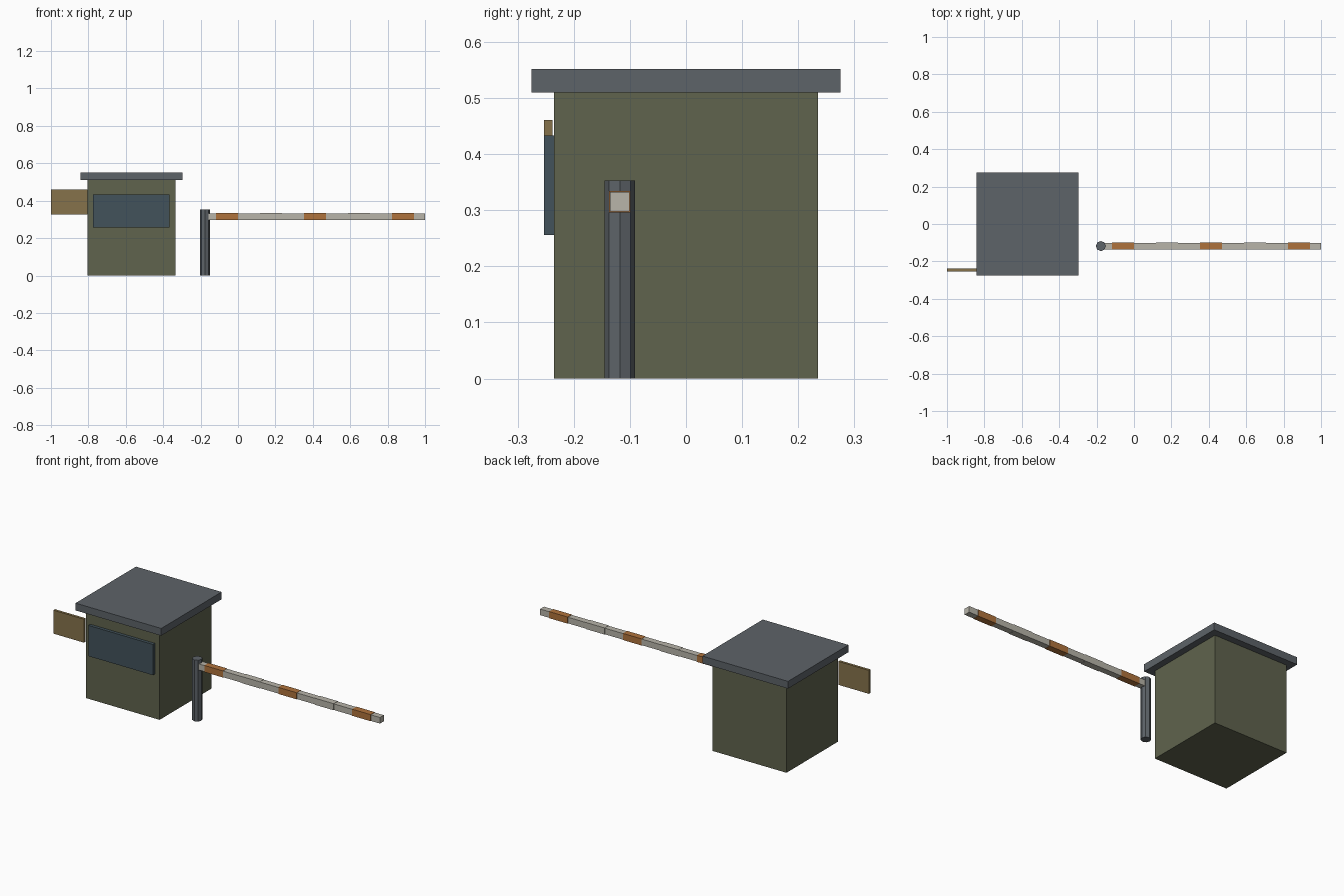
import bpy
import math

if "Cube" in bpy.data.objects:
    bpy.data.objects.remove(bpy.data.objects["Cube"])


def material(name, rgb):
    m = bpy.data.materials.new(name)
    m.diffuse_color = (*rgb, 1)
    m.use_nodes = True
    m.node_tree.nodes["Principled BSDF"].inputs["Base Color"].default_value = m.diffuse_color
    return m


olive = material("olive_wall", (0.115, 0.125, 0.075))
slate = material("slate_metal", (0.11, 0.125, 0.14))
glass = material("dark_glass", (0.055, 0.085, 0.105))
brown = material("sign_brown", (0.24, 0.17, 0.07))
white = material("arm_white", (0.48, 0.46, 0.40))
orange = material("stripe_orange", (0.43, 0.17, 0.045))


def box(name, x, y, z, mat):
    """Box from (min, max) ranges on each axis."""
    centre = [(a + b) / 2 for a, b in (x, y, z)]
    bpy.ops.mesh.primitive_cube_add(size=1, location=centre)
    o = bpy.context.object
    o.name = name
    o.scale = [b - a for a, b in (x, y, z)]
    bpy.ops.object.transform_apply(location=False, rotation=False, scale=True)
    o.data.materials.append(mat)
    return o


# Guard booth with overhanging roof, front window and side sign
box("booth", (-0.805, -0.335), (-0.235, 0.235), (0, 0.51), olive)
box("roof", (-0.843, -0.297), (-0.275, 0.275), (0.51, 0.552), slate)
box("window", (-0.776, -0.365), (-0.253, -0.235), (0.256, 0.433), glass)
box("sign", (-1.0, -0.805), (-0.253, -0.238), (0.326, 0.461), brown)

# Octagonal barrier post
PX, PY, PZ = -0.177, -0.118, 0.315
bpy.ops.mesh.primitive_cylinder_add(vertices=8, radius=0.027, depth=0.353,
                                    location=(PX, PY, 0.1765))
post = bpy.context.object
post.name = "barrier_post"
post.data.materials.append(slate)

# Barrier arm, starting inside the post
h = 0.0176
box("barrier_arm", (PX, 1.0), (PY - h, PY + h), (PZ - h, PZ + h), white)

# Alternating sleeves along the arm, slightly proud of it
s, h = 0.1177, 0.019
for i in range(5):
    x0 = PX + s * (0.5 + 2 * i)
    box(f"arm_stripe_{i + 1}", (x0, x0 + s), (PY - h, PY + h),
        (PZ - h, PZ + h), white if i % 2 else orange)
